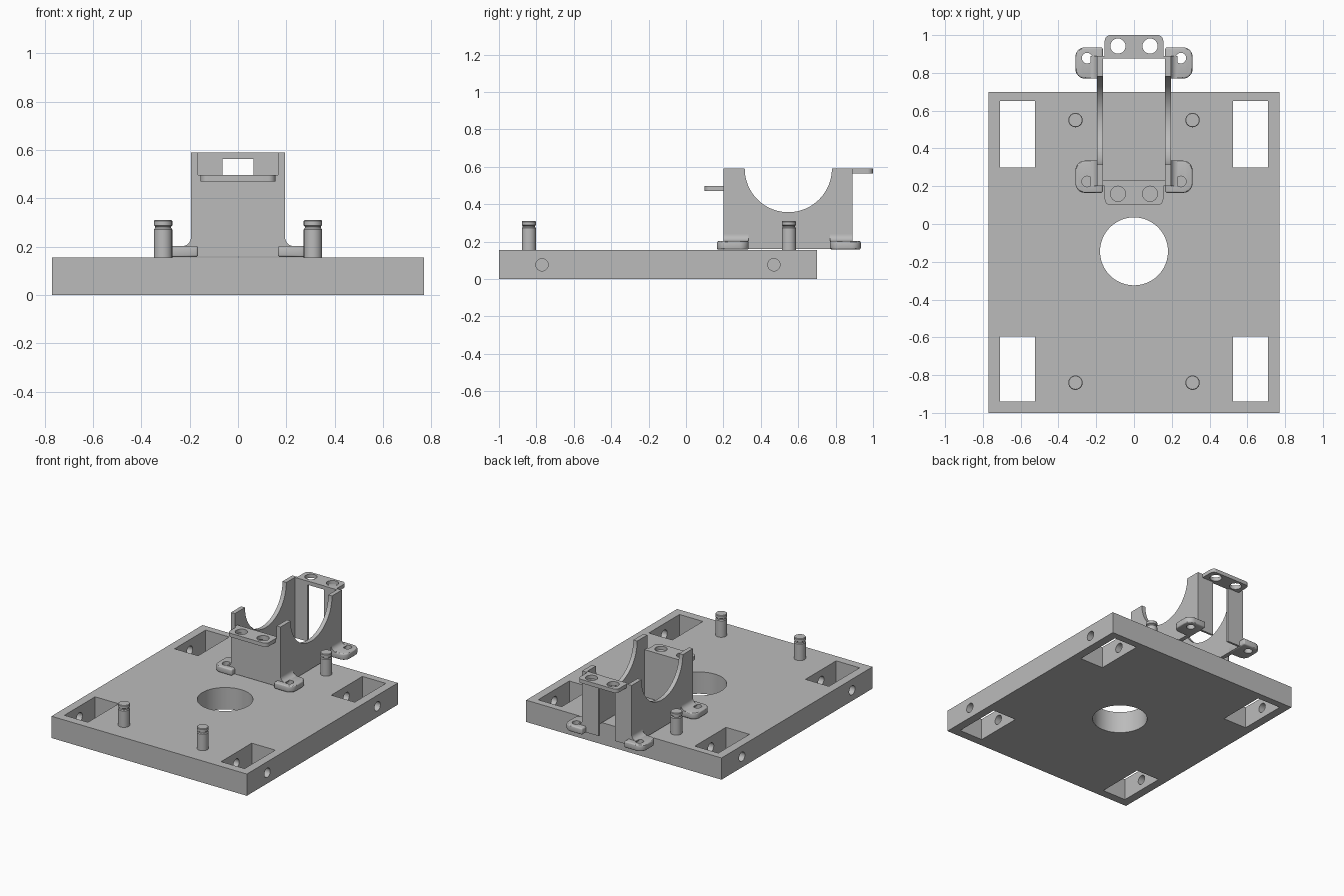
import bpy, bmesh
from math import pi, cos, sin, radians
from mathutils import Matrix, Vector

cube = bpy.data.objects.get("Cube")
if cube:
    bpy.data.objects.remove(cube, do_unlink=True)

grey = bpy.data.materials.new("machined grey")
grey.use_nodes = True
grey.diffuse_color = (0.5, 0.5, 0.5, 1)
grey.node_tree.nodes["Principled BSDF"].inputs["Base Color"].default_value = (0.5, 0.5, 0.5, 1)


def finish(name, bm):
    bmesh.ops.recalc_face_normals(bm, faces=bm.faces)
    mesh = bpy.data.meshes.new(name)
    bm.to_mesh(mesh)
    bm.free()
    mesh.materials.append(grey)
    obj = bpy.data.objects.new(name, mesh)
    bpy.context.collection.objects.link(obj)
    return obj


def activate(obj):
    bpy.ops.object.select_all(action='DESELECT')
    obj.select_set(True)
    bpy.context.view_layer.objects.active = obj


def smooth(obj):
    activate(obj)
    bpy.ops.object.shade_smooth_by_angle(angle=radians(30))


def prism(name, points, offset):
    """Extrude a closed planar outline along offset."""
    bm = bmesh.new()
    face = bm.faces.new([bm.verts.new(p) for p in points])
    side = bmesh.ops.extrude_face_region(bm, geom=[face])
    bmesh.ops.translate(bm, vec=offset,
                        verts=[v for v in side["geom"] if isinstance(v, bmesh.types.BMVert)])
    return finish(name, bm)


def box(name, x, y, z):
    corners = [(x[0], y[0], z[0]), (x[1], y[0], z[0]), (x[1], y[1], z[0]), (x[0], y[1], z[0])]
    return prism(name, corners, (0, 0, z[1] - z[0]))


def rod(name, centre, radius, length, axis='Z'):
    bm = bmesh.new()
    turn = Matrix.Rotation(pi / 2, 4, 'Y') if axis == 'X' else Matrix()
    bmesh.ops.create_cone(bm, cap_ends=True, segments=48, radius1=radius, radius2=radius,
                          depth=length, matrix=Matrix.Translation(centre) @ turn)
    return finish(name, bm)


def arc(cx, cy, r, start, end, steps=8):
    angles = [radians(start + (end - start) * i / steps) for i in range(steps + 1)]
    return [(cx + r * cos(a), cy + r * sin(a)) for a in angles]


def rounded(name, x, y, z, r, corners):
    """Plate whose chosen corners (counted from the near left one) are rounded."""
    pts = []
    for i, (sx, sy) in enumerate([(0, 0), (1, 0), (1, 1), (0, 1)]):
        if i in corners:
            cx, cy = x[sx] + r * (1 - 2 * sx), y[sy] + r * (1 - 2 * sy)
            pts += arc(cx, cy, r, 180 + 90 * i, 270 + 90 * i)
        else:
            pts.append((x[sx], y[sy]))
    return prism(name, [(px, py, z[0]) for px, py in pts], (0, 0, z[1] - z[0]))


def cut(target, cutters):
    activate(target)
    for c in cutters:
        c.hide_render = True
        mod = target.modifiers.new("cut", 'BOOLEAN')
        mod.operation = 'DIFFERENCE'
        mod.solver = 'EXACT'
        mod.object = c
        bpy.ops.object.modifier_apply(modifier=mod.name)
        bpy.data.objects.remove(c, do_unlink=True)
    smooth(target)


# Base plate with centre bore, corner pockets and cross drilled holes
plate = box("base_plate", (-0.77, 0.77), (-1, 0.70), (0, 0.155))
cutters = [rod("bore", (0, -0.145, 0.08), 0.18, 0.4)]
for s in (-1, 1):
    xs = sorted((s * 0.525, s * 0.71))
    for ys, hole_y in (((-0.94, -0.595), -0.77), ((0.30, 0.65), 0.47)):
        cutters.append(box("pocket", xs, ys, (-0.1, 0.3)))
        cutters.append(rod("side_hole", (s * 0.65, hole_y, 0.076), 0.033, 0.36, 'X'))
cut(plate, cutters)

# Grooved locating pegs
PEG = [(0, 0.14), (0.038, 0.14), (0.038, 0.272), (0.033, 0.278), (0.033, 0.284),
       (0.038, 0.288), (0.038, 0.306), (0.035, 0.31), (0, 0.31)]
for x in (-0.31, 0.31):
    for y, end in ((-0.84, "front"), (0.55, "back")):
        bm = bmesh.new()
        verts = [bm.verts.new((r, 0, z)) for r, z in PEG]
        edges = [bm.edges.new(pair) for pair in zip(verts, verts[1:])]
        bmesh.ops.spin(bm, geom=verts + edges, cent=(0, 0, 0), axis=(0, 0, 1),
                       angle=2 * pi, steps=40)
        bmesh.ops.remove_doubles(bm, verts=bm.verts, dist=0.0005)
        bmesh.ops.translate(bm, verts=bm.verts, vec=(x, y, 0))
        smooth(finish(f"{end}_{'left' if x > 0 else 'right'}_peg", bm))

# Bracket side walls with a half round cradle
cradle = [(0.20, 0.16), (0.89, 0.16), (0.89, 0.59)] + arc(0.547, 0.59, 0.233, 0, -180, 40) + [(0.20, 0.59)]
for s, side in ((1, "left"), (-1, "right")):
    smooth(prism(f"{side}_cradle_wall", [(s * 0.165, y, z) for y, z in cradle], (s * 0.03, 0, 0)))

# Bracket end walls, the back one slotted
box("front_wall", (-0.165, 0.165), (0.20, 0.23), (0.16, 0.497))
for s, side in ((1, "left"), (-1, "right")):
    box(f"{side}_back_post", sorted((s * 0.065, s * 0.165)), (0.875, 0.89), (0.16, 0.59))

# Drilled mounting tabs
front_tab = rounded("front_tab", (-0.155, 0.155), (0.10, 0.205), (0.47, 0.497), 0.03, (0, 1))
back_tab = rounded("back_tab", (-0.155, 0.155), (0.877, 1.0), (0.563, 0.59), 0.03, (2, 3))
for tab, y, z in ((front_tab, 0.16, 0.48), (back_tab, 0.942, 0.58)):
    cut(tab, [rod("tab_hole", (x, y, z), 0.04, 0.2) for x in (-0.085, 0.085)])

# Drilled feet with rounded edges, and fillets up to the walls
for s, side in ((1, "left"), (-1, "right")):
    for ys, hole_y, end in (((0.165, 0.335), 0.225, "front"), ((0.77, 0.935), 0.878, "back")):
        corners = (1, 2) if s > 0 else (0, 3)
        foot = rounded(f"{end}_{side}_foot", sorted((s * 0.165, s * 0.31)), ys,
                       (0.157, 0.203), 0.05, corners)
        activate(foot)
        bev = foot.modifiers.new("soft edge", 'BEVEL')
        bev.width = 0.01
        bev.segments = 3
        bev.limit_method = 'ANGLE'
        bev.angle_limit = radians(40)
        bpy.ops.object.modifier_apply(modifier=bev.name)
        cut(foot, [rod("foot_hole", (s * 0.248, hole_y, 0.18), 0.028, 0.2)])
        fillet = [(0.19, 0.195), (0.23, 0.195)] + arc(0.23, 0.238, 0.035, 270, 180) + [(0.19, 0.238)]
        y0, y1 = max(ys[0], 0.20), min(ys[1], 0.89)
        smooth(prism(f"{end}_{side}_fillet", [(s * x, y0, z) for x, z in fillet], (0, y1 - y0, 0)))
